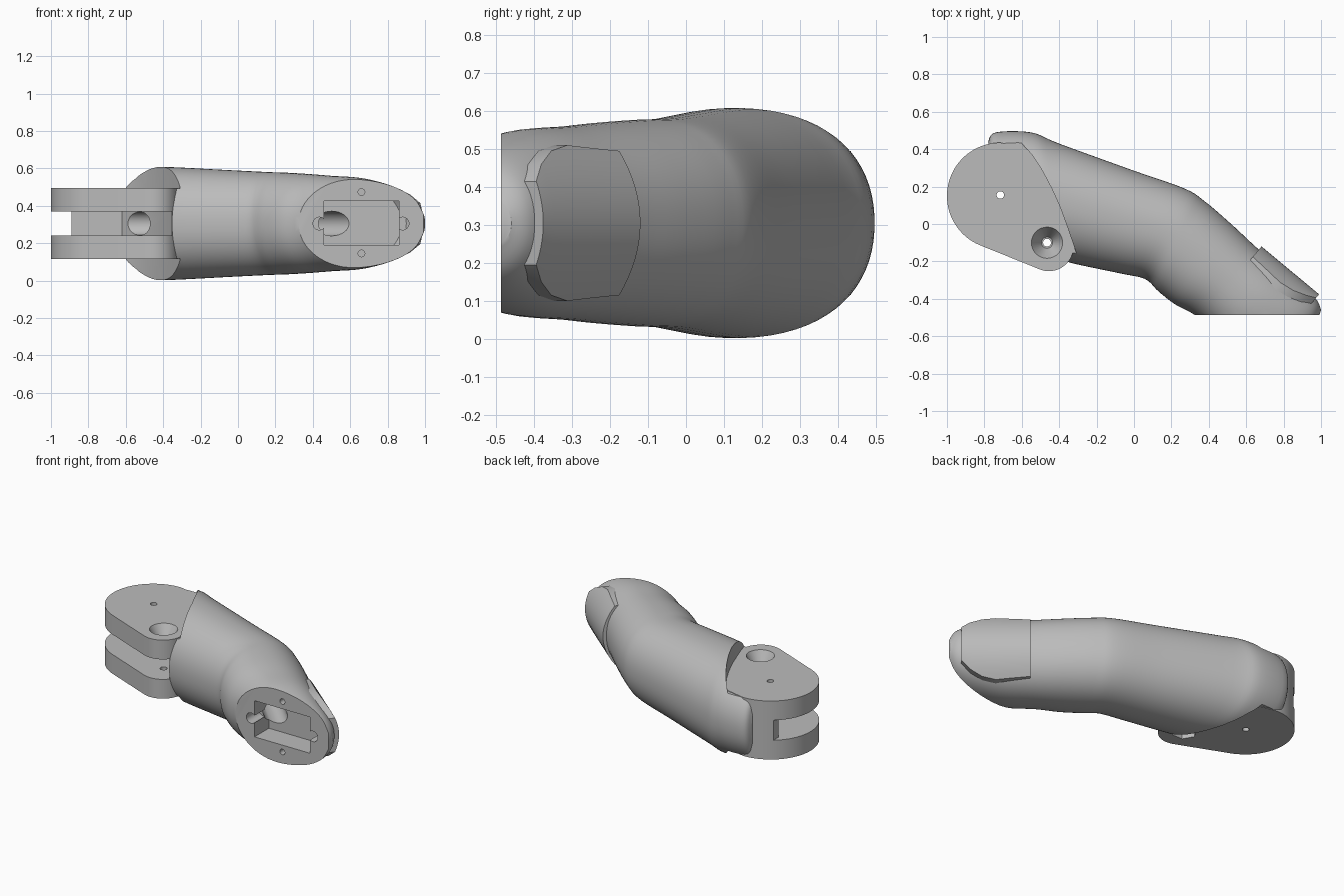
import bpy, bmesh, math
from mathutils import Vector

if "Cube" in bpy.data.objects:
    bpy.data.objects.remove(bpy.data.objects["Cube"])

MID = 0.305  # mid height of the whole finger

grey = bpy.data.materials.new("plain_grey")
grey.use_nodes = True
grey.diffuse_color = (0.5, 0.5, 0.5, 1)
grey.node_tree.nodes["Principled BSDF"].inputs["Base Color"].default_value = (0.5, 0.5, 0.5, 1)


def finish(name, bm):
    bmesh.ops.recalc_face_normals(bm, faces=bm.faces)
    mesh = bpy.data.meshes.new(name)
    bm.to_mesh(mesh)
    bm.free()
    mesh.materials.append(grey)
    ob = bpy.data.objects.new(name, mesh)
    bpy.context.collection.objects.link(ob)
    return ob


def loft(name, rings):
    bm = bmesh.new()
    loops = [[bm.verts.new(p) for p in ring] for ring in rings]
    n = len(loops[0])
    for a, b in zip(loops, loops[1:]):
        for i in range(n):
            j = (i + 1) % n
            bm.faces.new((a[i], a[j], b[j], b[i]))
    bm.faces.new(loops[0])
    bm.faces.new(loops[-1])
    return finish(name, bm)


def prism(name, outline, low, high):
    return loft(name, [[(x, y, z) for x, y in outline] for z in (low, high)])


def rod(name, start, end, r1, r2=None, sides=32):
    start, end = Vector(start), Vector(end)
    axis = end - start
    turn = axis.to_track_quat('Z', 'Y')
    rings = []
    for p, r in ((start, r1), (end, r2 or r1)):
        rings.append([p + turn @ Vector((r * math.cos(t), r * math.sin(t), 0))
                      for t in (math.tau * i / sides for i in range(sides))])
    return loft(name, rings)


def box(name, low, high):
    return prism(name, [(low[0], low[1]), (high[0], low[1]), (high[0], high[1]), (low[0], high[1])],
                 low[2], high[2])


def arc(cx, cy, r, a, b, n):
    return [(cx + r * math.cos(math.radians(a + (b - a) * i / n)),
             cy + r * math.sin(math.radians(a + (b - a) * i / n))) for i in range(n + 1)]


def boolean(target, tool, operation='DIFFERENCE'):
    mod = target.modifiers.new(tool.name, 'BOOLEAN')
    mod.operation = operation
    mod.solver = 'EXACT'
    mod.object = tool
    bpy.context.view_layer.objects.active = target
    bpy.ops.object.modifier_apply(modifier=mod.name)
    bpy.data.objects.remove(tool)


def smooth(ob, degrees):
    bpy.ops.object.select_all(action='DESELECT')
    ob.select_set(True)
    bpy.context.view_layer.objects.active = ob
    bpy.ops.object.shade_smooth_by_angle(angle=math.radians(degrees))


def catmull(a, b, c, d, t):
    return [0.5 * (2 * q + (r - p) * t + (2 * p - 5 * q + 4 * r - s) * t * t
                   + (3 * q - p - 3 * r + s) * t ** 3) for p, q, r, s in zip(a, b, c, d)]


# Finger body: back point, front point and half thickness of each section
sections = [
    (-.78, .44, -.66, -.10, .28), (-.74, .49, -.60, -.14, .29), (-.55, .49, -.45, -.17, .30),
    (-.40, .43, -.33, -.21, .302), (0, .285, -.07, -.265, .285), (.27, .19, .06, -.295, .275),
    (.38, .12, .13, -.36, .272), (.52, 0, .22, -.43, .265), (.66, -.13, .33, -.49, .255),
    (.80, -.25, .50, -.62, .243), (.92, -.35, .70, -.70, .20), (.98, -.41, .86, -.66, .14),
    (1.0, -.46, .96, -.58, .06)]
padded = [sections[0]] + sections + [sections[-1]]
steps = [catmull(*padded[i:i + 4], k / 5) for i in range(len(sections) - 1) for k in range(5)]
steps.append(sections[-1])


def power(v):
    return math.copysign(abs(v) ** 0.92, v)


def ring(s, n=72):
    centre = Vector(((s[0] + s[2]) / 2, (s[1] + s[3]) / 2, MID))
    half = Vector(((s[0] - s[2]) / 2, (s[1] - s[3]) / 2, 0))
    angles = [math.tau * (i + 0.5) / n for i in range(n)]
    return [centre + half * power(math.cos(t)) + Vector((0, 0, s[4] * power(math.sin(t)))) for t in angles]


body = loft("finger_body", [ring(s) for s in steps])

# Curved flats on both sides of the knuckle
shoulder = [(-.6, .43), (-.545, .37), (-.49, .285), (-.44, .19), (-.395, .09), (-.355, -.02), (-.31, -.15)]
flat = [(-1.2, .7), (-.6, .7)] + shoulder + [(-.31, -.4), (-1.2, -.4)]
boolean(body, prism("upper_flat", flat, 0.492, 0.8))
boolean(body, prism("lower_flat", flat, -0.2, 0.118))

# Hinge block with rounded end and screw lug
block = arc(-.715, .15, .285, 90, 247, 40) + arc(-.455, -.12, .132, 247, 365, 20) + [(-.385, .12), (-.55, .40)]
boolean(body, prism("hinge_block", block, 0.115, 0.495), 'UNION')

# Fork slot between the two hinge plates
slot = [(-1.2, .6), (-.89, .6), (-.89, .32), (-.62, .32), (-.50, .15), (-.36, -.08), (-.34, -.4), (-1.2, -.4)]
boolean(body, prism("fork_slot", slot, 0.24, 0.37))

# Flat fingertip pad
boolean(body, box("pad_cut", (0, -1.2, -.3), (1.4, -.487, 1)))

# Hinge pin hole, screw hole, countersink and nut recess
boolean(body, rod("pin_hole", (-.715, .155, -.2), (-.715, .155, .8), .02))
boolean(body, rod("screw_hole", (-.465, -.1, -.2), (-.465, -.1, .8), .021))
boolean(body, rod("countersink", (-.465, -.1, .40), (-.465, -.1, .51), .03, .092))
boolean(body, rod("nut_recess", (-.465, -.1, -.1), (-.465, -.1, .18), .075, sides=6))

# Pocket and holes in the fingertip pad
boolean(body, box("pad_pocket", (.46, -.6, .19), (.86, -.34, .425)))
for x in (.435, .88):
    boolean(body, rod("pocket_notch", (x, -.6, MID), (x, -.36, MID), .034))
for z in (.145, .473):
    boolean(body, rod("pad_hole", (.66, -.6, z), (.66, -.38, z), .018))

# Cord tunnel from the fork to the pocket
boolean(body, rod("long_tunnel", (-.66, .235, MID), (.27, -.10, MID), .062))
boolean(body, rod("tip_tunnel", (.24, -.07, MID), (.56, -.40, MID), .066))
smooth(body, 32)

# Fingernail: arched plate sunk into the fingertip
along, out = Vector((.77, -.64, 0)), Vector((.64, .77, 0))
rows = [(.60, .19), (.70, .197), (.80, .205), (.88, .19), (.95, .155), (1.0, .11)]
bm = bmesh.new()
grid = []
for u, half in rows:
    line = []
    for k in range(-8, 9):
        w = half * k / 8
        height = .343 - 2 * w * w
        line.append(bm.verts.new(along * u + out * height + Vector((0, 0, MID + w))))
    grid.append(line)
for a, b in zip(grid, grid[1:]):
    for i in range(16):
        bm.faces.new((a[i], a[i + 1], b[i + 1], b[i]))
base = bm.faces[:] if not bm.faces.ensure_lookup_table() else []
lower = bmesh.ops.extrude_face_region(bm, geom=base, use_keep_orig=True)
bmesh.ops.translate(bm, vec=out * -.045, verts=[g for g in lower["geom"] if isinstance(g, bmesh.types.BMVert)])
nail = finish("fingernail", bm)
smooth(nail, 32)
